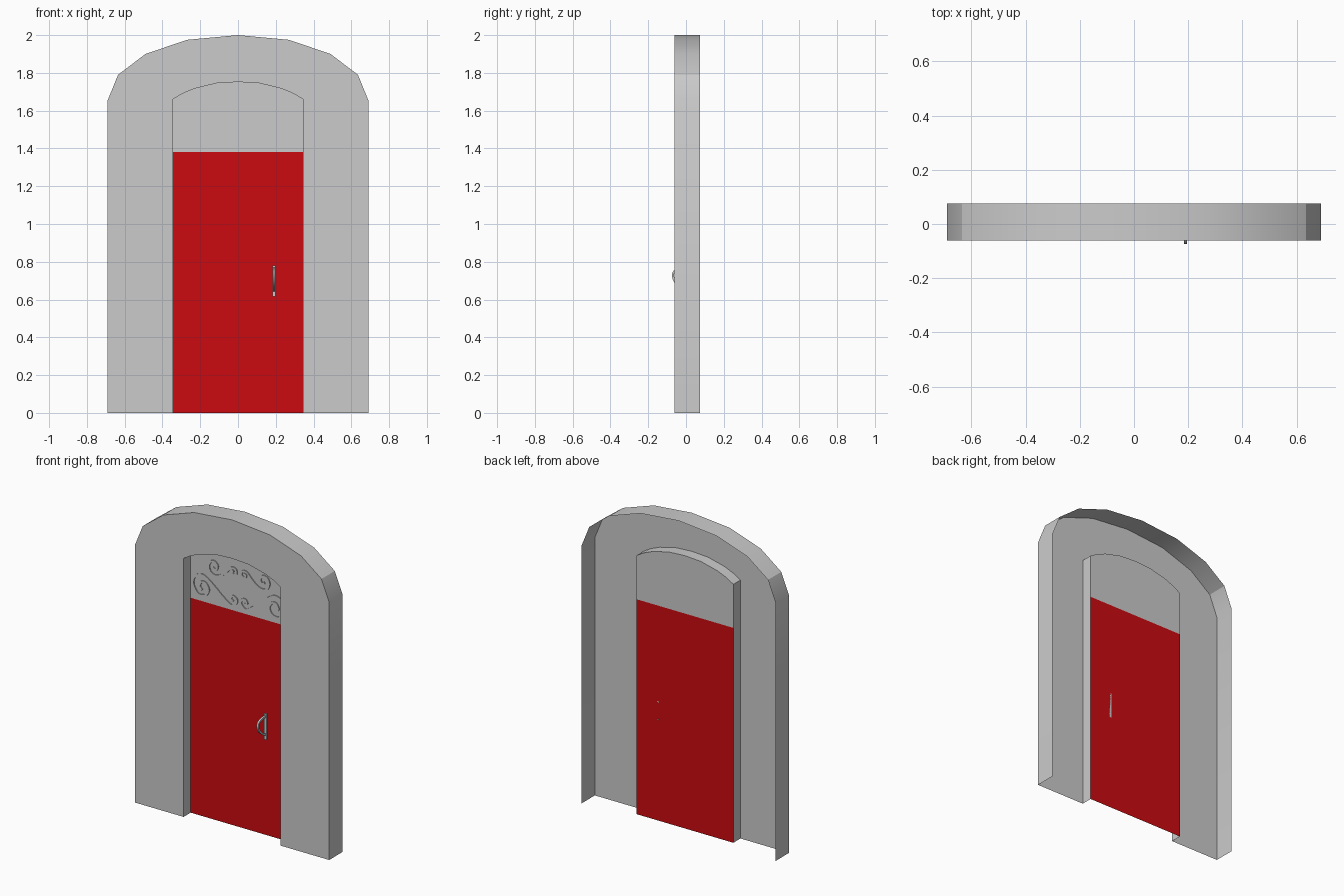
import bpy, bmesh
from mathutils import Vector

if "Cube" in bpy.data.objects:
    bpy.data.objects.remove(bpy.data.objects["Cube"])

FRONT, BACK, DOOR_Y = -0.06, 0.075, 0.012


def make_object(name, bm, smooth=False):
    me = bpy.data.meshes.new(name)
    bm.to_mesh(me)
    bm.free()
    ob = bpy.data.objects.new(name, me)
    bpy.context.collection.objects.link(ob)
    if smooth:
        bpy.ops.object.select_all(action='DESELECT')
        ob.select_set(True)
        bpy.context.view_layer.objects.active = ob
        bpy.ops.object.shade_smooth_by_angle(angle=0.5)
    return ob


def mirrored(half):
    # half runs from the right foot to the centre top
    return half + [(-x, z) for x, z in reversed(half[:-1])]


def smooth_path(pts, steps=4):
    # Catmull-Rom through the control points
    p = [Vector(q) for q in pts]
    p = [2 * p[0] - p[1]] + p + [2 * p[-1] - p[-2]]
    out = []
    for a, b, c, d in zip(p, p[1:], p[2:], p[3:]):
        for i in range(steps):
            t = i / steps
            out.append(0.5 * (2 * b + (c - a) * t + (2 * a - 5 * b + 4 * c - d) * t * t
                              + (3 * b - a - 3 * c + d) * t ** 3))
    return out + [p[-2]]


def ribbon(bm, path, width, place, lo, hi):
    # rectangular bar along a planar path; place(u, v, depth) gives 3D
    rings = []
    for i, q in enumerate(path):
        t = (path[min(i + 1, len(path) - 1)] - path[max(i - 1, 0)]).normalized()
        n = Vector((-t.y, t.x)) * width / 2
        a, b = q + n, q - n
        rings.append([bm.verts.new(place(*s, d)) for s, d in
                      ((a, lo), (b, lo), (b, hi), (a, hi))])
    for r, s in zip(rings, rings[1:]):
        for k in range(4):
            bm.faces.new((r[k], r[(k + 1) % 4], s[(k + 1) % 4], s[k]))
    bm.faces.new(rings[0])
    bm.faces.new(rings[-1][::-1])
    bmesh.ops.recalc_face_normals(bm, faces=bm.faces[:])


# Arched surround: open-backed shell with outer wall, front face and reveal
outer = mirrored([(.69, 0), (.69, 1.655), (.635, 1.79), (.49, 1.90), (.27, 1.975), (0, 2)])
inner = mirrored([(.345, 0), (.345, 1.66), (.295, 1.69), (.23, 1.717), (.115, 1.745), (0, 1.752)])
bm = bmesh.new()
rows = [[bm.verts.new((x, y, z)) for x, z in prof] for prof, y in
        ((outer, BACK), (outer, FRONT), (inner, FRONT), (inner, DOOR_Y))]
for r, s in zip(rows, rows[1:]):
    for i in range(len(r) - 1):
        bm.faces.new((r[i], r[i + 1], s[i + 1], s[i]))
make_object("arch_surround", bm, True)

# Red door leaf
bm = bmesh.new()
bm.faces.new([bm.verts.new((x, DOOR_Y, z)) for x, z in
              ((-.345, 0), (.345, 0), (.345, 1.38), (-.345, 1.38))])
door = make_object("door_leaf", bm)
red = bpy.data.materials.new("door_red")
red.diffuse_color = (0.6, 0.003, 0.005, 1)
red.use_nodes = True
red.node_tree.nodes["Principled BSDF"].inputs["Base Color"].default_value = red.diffuse_color
door.data.materials.append(red)

# Transom panel above the door
bm = bmesh.new()
bm.faces.new([bm.verts.new((x, DOOR_Y, z)) for x, z in
              [(-.345, 1.38), (.345, 1.38)] + inner[1:-1]])
make_object("transom_panel", bm)

# Scroll ornaments on the transom, mirrored left and right
lower = [(.04, 1.44), (.058, 1.452), (.045, 1.472), (.022, 1.465), (.015, 1.44), (.05, 1.41),
         (.11, 1.445), (.17, 1.495), (.23, 1.54), (.27, 1.55), (.315, 1.525), (.325, 1.475),
         (.29, 1.422), (.24, 1.425), (.215, 1.465), (.235, 1.503), (.265, 1.505), (.28, 1.475),
         (.26, 1.455)]
upper = [(.035, 1.635), (.05, 1.63), (.04, 1.612), (.018, 1.622), (.025, 1.65), (.055, 1.65),
         (.09, 1.615), (.125, 1.585), (.165, 1.57), (.2, 1.583), (.215, 1.62), (.2, 1.652),
         (.172, 1.658), (.152, 1.635), (.162, 1.61), (.183, 1.618)]
for name, pts in (("lower_scroll", lower), ("upper_scroll", upper)):
    for side, tag in ((1, "right"), (-1, "left")):
        bm = bmesh.new()
        ribbon(bm, smooth_path(pts), 0.014,
               lambda u, v, d: (side * u, d, v), DOOR_Y - 0.006, DOOR_Y)
        make_object(f"{name}_{tag}", bm)

# Handle: back plate and bowed grip
HX = 0.19
bm = bmesh.new()
ribbon(bm, [Vector((HX, .615)), Vector((HX, .78))], 0.016,
       lambda u, v, d: (u, d, v), DOOR_Y - 0.008, DOOR_Y)
make_object("handle_plate", bm)
bow = [(DOOR_Y, .645), (-.02, .66), (-.055, .69), (-.069, .725), (-.06, .75), (-.025, .762), (DOOR_Y, .765)]
bm = bmesh.new()
ribbon(bm, smooth_path(bow, 3), 0.011, lambda u, v, d: (d, u, v), HX - .006, HX + .006)
make_object("handle_grip", bm, True)
